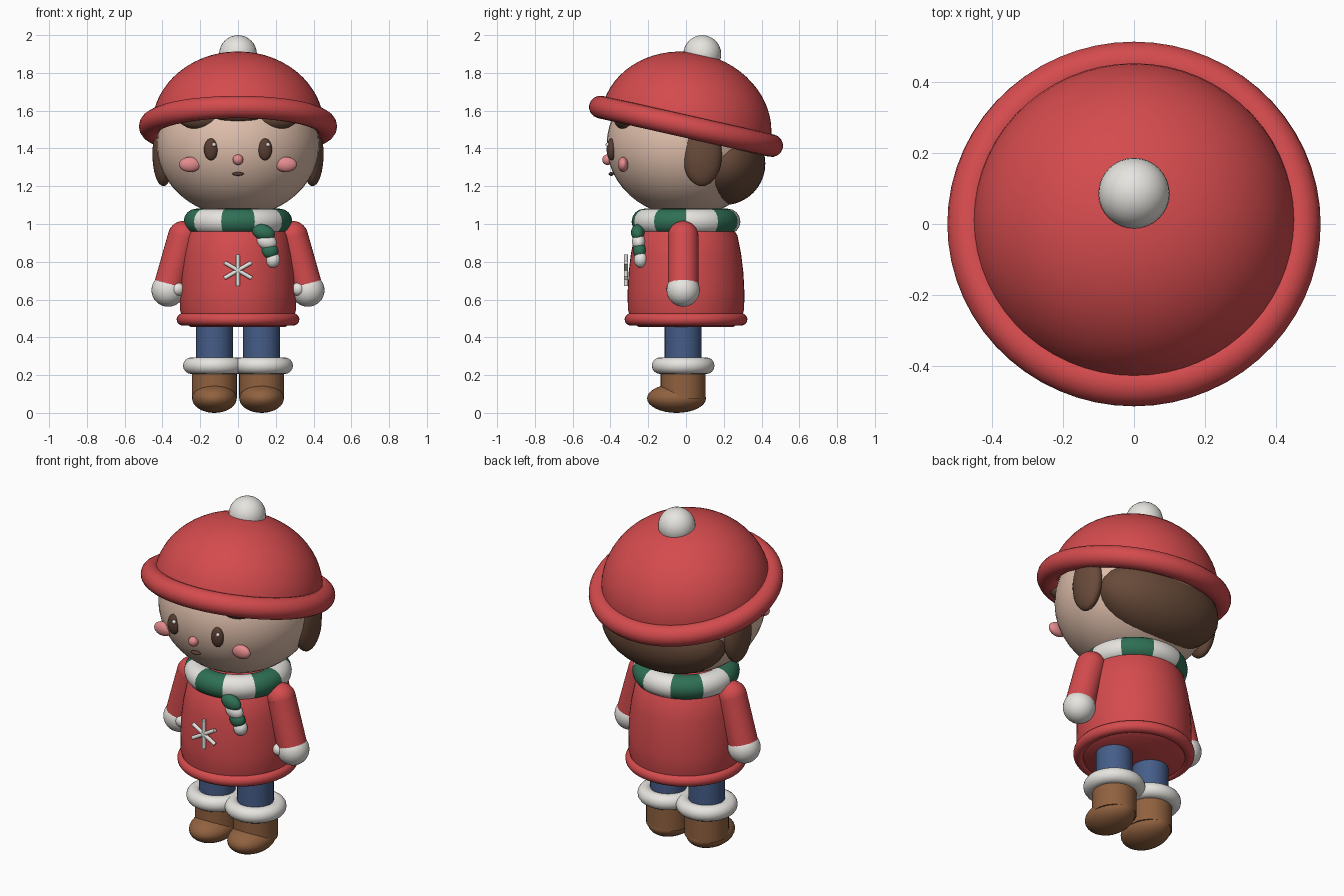
import bpy, bmesh, math
from mathutils import Vector, Matrix

cube = bpy.data.objects.get("Cube")
if cube:
    bpy.data.objects.remove(cube, do_unlink=True)


def material(name, r, g, b):
    m = bpy.data.materials.new(name)
    m.use_nodes = True
    m.diffuse_color = (r, g, b, 1)
    bsdf = next(n for n in m.node_tree.nodes if n.type == "BSDF_PRINCIPLED")
    bsdf.inputs["Base Color"].default_value = (r, g, b, 1)
    bsdf.inputs["Roughness"].default_value = 0.7
    return m


RED = material("knit red", 0.66, 0.07, 0.075)
SKIN = material("skin", 0.74, 0.52, 0.41)
HAIR = material("hair brown", 0.14, 0.07, 0.042)
WHITE = material("wool white", 0.82, 0.80, 0.76)
BLUE = material("trouser blue", 0.06, 0.11, 0.25)
BOOT = material("boot brown", 0.28, 0.12, 0.05)
GREEN = material("scarf green", 0.028, 0.16, 0.09)
PINK = material("blush pink", 0.78, 0.26, 0.27)
DARK = material("eye brown", 0.10, 0.048, 0.032)


def finish(name, *mats):
    ob = bpy.context.object
    ob.name = name
    for m in mats:
        ob.data.materials.append(m)
    bpy.ops.object.shade_smooth_by_angle(angle=math.radians(40))
    return ob


def ball(name, loc, size, mat, seg=32):
    bpy.ops.mesh.primitive_uv_sphere_add(segments=seg, ring_count=seg // 2, location=loc)
    bpy.context.object.scale = size if isinstance(size, tuple) else (size,) * 3
    return finish(name, mat)


def ring(name, loc, major, minor, *mats, rot=(0, 0, 0)):
    bpy.ops.mesh.primitive_torus_add(location=loc, rotation=rot, major_radius=major,
                                     minor_radius=minor, major_segments=60, minor_segments=16)
    return finish(name, *mats)


def rod(name, a, b, radius, mat, seg=32):
    a, b = Vector(a), Vector(b)
    bpy.ops.mesh.primitive_cylinder_add(vertices=seg, radius=radius, depth=(b - a).length,
                                        location=(a + b) / 2)
    bpy.context.object.rotation_euler = (b - a).to_track_quat("Z", "Y").to_euler()
    return finish(name, mat)


def lathe(name, profile, mat, steps=48):
    bm = bmesh.new()
    verts = [bm.verts.new((r, 0, z)) for r, z in profile]
    edges = [bm.edges.new(p) for p in zip(verts, verts[1:])]
    bmesh.ops.spin(bm, geom=verts + edges, axis=(0, 0, 1), cent=(0, 0, 0),
                   angle=math.tau, steps=steps)
    bmesh.ops.remove_doubles(bm, verts=bm.verts, dist=0.0005)
    bmesh.ops.recalc_face_normals(bm, faces=bm.faces)
    mesh = bpy.data.meshes.new(name)
    bm.to_mesh(mesh)
    bm.free()
    ob = bpy.data.objects.new(name, mesh)
    bpy.context.collection.objects.link(ob)
    bpy.ops.object.select_all(action="DESELECT")
    ob.select_set(True)
    bpy.context.view_layer.objects.active = ob
    return finish(name, mat)


# Head and face
HEAD, HEAD_SIZE = Vector((0, 0, 1.42)), Vector((0.43, 0.42, 0.38))


def face_y(x, z):
    """Front surface of the head at x, z."""
    return -HEAD_SIZE.y * math.sqrt(1 - (x / HEAD_SIZE.x) ** 2 - ((z - HEAD.z) / HEAD_SIZE.z) ** 2)


ball("head", HEAD, tuple(HEAD_SIZE), SKIN, 48)
ball("nose", (0, face_y(0, 1.34) - 0.005, 1.34), 0.028, PINK, 20)
ball("mouth", (0, face_y(0, 1.265) - 0.012, 1.265), (0.031, 0.014, 0.01), DARK, 20)
for side, s in (("left", 1), ("right", -1)):
    eye_y = face_y(0.143, 1.395)
    ball(side + "_eye", (s * 0.143, eye_y, 1.395), (0.037, 0.025, 0.058), DARK, 24)
    ball(side + "_eye_glint", (s * 0.143 + 0.016, eye_y - 0.02, 1.42), 0.011, WHITE, 12)
    ball(side + "_cheek", (s * 0.254, -0.333, 1.315), (0.058, 0.028, 0.04), PINK, 24)

# Hair
ball("back_hair", (0, 0.2, 1.32), (0.38, 0.22, 0.22), HAIR, 40)
ball("centre_fringe", (0, -0.36, 1.59), (0.15, 0.06, 0.055), HAIR)
for side, s in (("left", 1), ("right", -1)):
    ball(side + "_side_hair", (s * 0.395, 0.085, 1.37), (0.058, 0.105, 0.17), HAIR)
    ball(side + "_fringe", (s * 0.2, -0.325, 1.565), (0.12, 0.06, 0.065), HAIR)

# Hat, tilted back
TILT = math.radians(-12.7)
HAT = Vector((0, 0, 1.517))
dome = lathe("hat_dome", [(0.455 * math.cos(t), 0.393 * math.sin(t))
                          for t in (math.pi / 2 * i / 16 for i in range(17))], RED, 60)
dome.matrix_world = Matrix.Translation(HAT) @ Matrix.Rotation(TILT, 4, "X")
ring("hat_brim", HAT, 0.465, 0.06, RED, rot=(TILT, 0, 0))
ball("hat_pompom", HAT + Matrix.Rotation(TILT, 3, "X") @ Vector((0, 0, 0.392)), 0.1, WHITE)

# Coat
lathe("coat", [(0, 0.455), (0.25, 0.455), (0.29, 0.48), (0.308, 0.55), (0.309, 0.64),
               (0.304, 0.74), (0.292, 0.84), (0.272, 0.94), (0.22, 1.02), (0, 1.06)], RED)
ring("coat_hem", (0, 0, 0.495), 0.292, 0.033, RED)

# Snowflake badge
for i in range(3):
    a = math.radians(30 + 60 * i)
    d = Vector((math.cos(a), 0, math.sin(a))) * 0.083
    c = Vector((0, -0.318, 0.755))
    rod(f"snowflake_bar_{i + 1}", c - d, c + d, 0.011, WHITE, 12)

# Striped scarf: ten equal bands, one green band centred at the front
scarf = ring("scarf", (0, 0, 1.013), 0.22, 0.068, GREEN, WHITE)
BAND = math.radians(36)
for p in scarf.data.polygons:
    angle = (math.atan2(p.center.x, -p.center.y) + BAND / 2) % math.tau
    p.material_index = int(angle / BAND) % 2

# Scarf tail, narrowing bands
for i in range(4):
    t = i / 3
    tail = ball(f"scarf_tail_{i + 1}", (0.135 + 0.05 * t, -0.255 + 0.015 * t, 0.955 - 0.145 * t),
                (0.062 - 0.024 * t, 0.036, 0.042), (GREEN, WHITE)[i % 2], 24)
    tail.rotation_euler.y = math.radians(18)

# Arms and legs
for side, s in (("left", 1), ("right", -1)):
    shoulder, wrist = (s * 0.29, -0.015, 0.935), (s * 0.365, -0.015, 0.67)
    ball(side + "_shoulder", shoulder, 0.081, RED)
    rod(side + "_sleeve", shoulder, wrist, 0.081, RED)
    ball(side + "_mitten", (s * 0.37, -0.015, 0.65), 0.088, WHITE)
    ball(side + "_thumb", (s * 0.318, -0.07, 0.655), 0.035, WHITE, 20)

    x, y = s * 0.125, -0.015
    rod(side + "_leg", (x, y, 0.18), (x, y, 0.47), 0.098, BLUE)
    ring(side + "_boot_cuff", (x, y, 0.25), 0.122, 0.044, WHITE)
    rod(side + "_boot_shaft", (x, y, 0.075), (x, y, 0.24), 0.119, BOOT)
    ball(side + "_boot_foot", (x, -0.05, 0.077), (0.118, 0.156, 0.077), BOOT)
